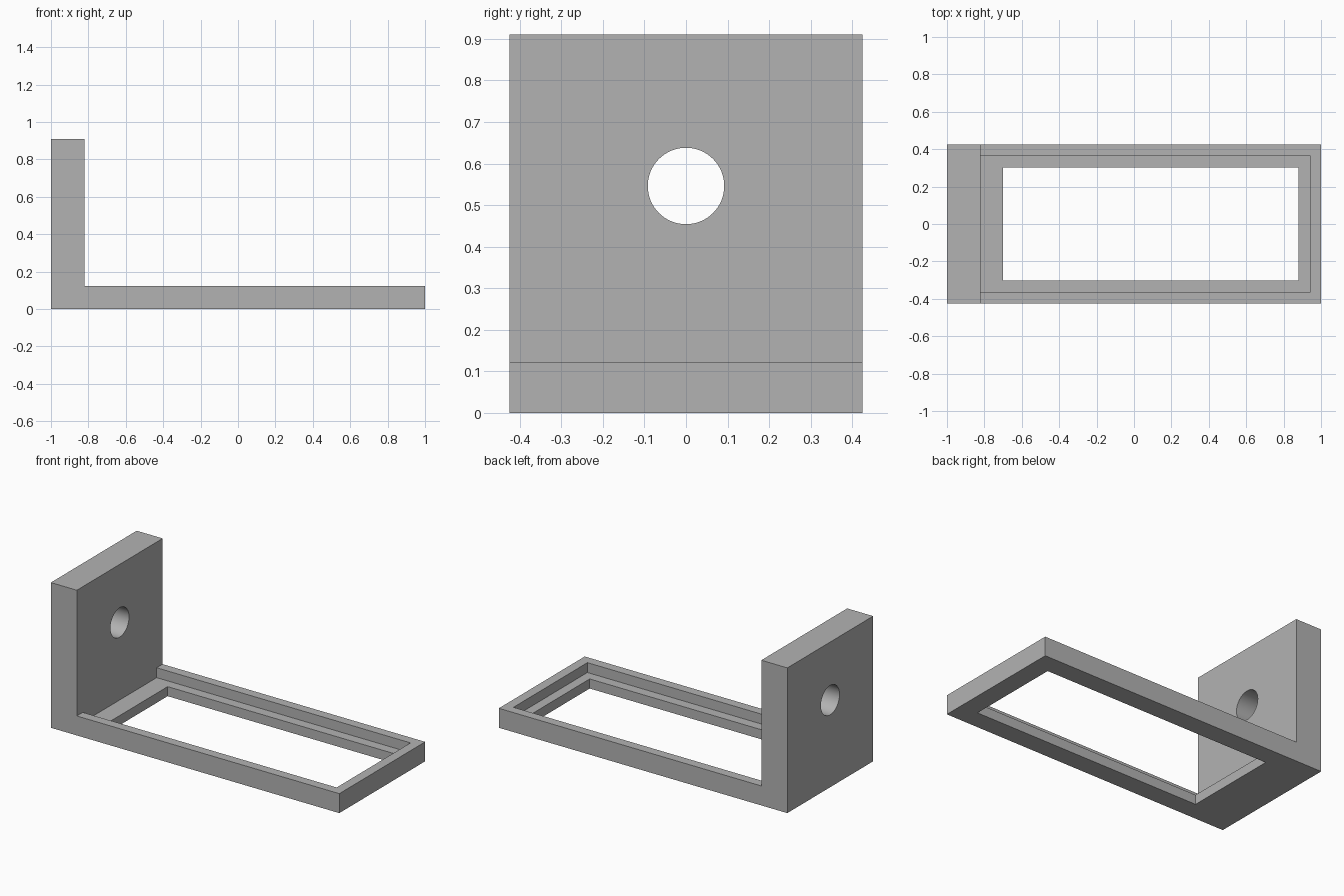
import bpy
import bmesh
from math import pi, radians

old = bpy.data.objects.get("Cube")
if old:
    bpy.data.objects.remove(old, do_unlink=True)

grey = bpy.data.materials.new("plain grey")
grey.use_nodes = True
colour = (0.45, 0.45, 0.45, 1)
grey.diffuse_color = colour
grey.node_tree.nodes["Principled BSDF"].inputs["Base Color"].default_value = colour

WIDTH, HEIGHT, BASE_TOP, LEDGE = 0.85, 0.91, 0.122, 0.06
PLATE_X = -0.82


def box(name, x0, x1, width, z0, z1):
    """Box centred on y = 0."""
    bpy.ops.mesh.primitive_cube_add(size=1, location=((x0 + x1) / 2, 0, (z0 + z1) / 2))
    ob = bpy.context.object
    ob.name = name
    ob.scale = (x1 - x0, width, z1 - z0)
    bpy.ops.object.transform_apply(location=True, rotation=True, scale=True)
    return ob


# L-shaped bracket, a side profile extruded across the width
profile = [(-1, 0), (1, 0), (1, BASE_TOP), (PLATE_X, BASE_TOP), (PLATE_X, HEIGHT), (-1, HEIGHT)]
bm = bmesh.new()
face = bm.faces.new([bm.verts.new((x, -WIDTH / 2, z)) for x, z in profile])
ext = bmesh.ops.extrude_face_region(bm, geom=[face])
moved = [v for v in ext["geom"] if isinstance(v, bmesh.types.BMVert)]
bmesh.ops.translate(bm, vec=(0, WIDTH, 0), verts=moved)
bmesh.ops.recalc_face_normals(bm, faces=bm.faces)
mesh = bpy.data.meshes.new("bracket")
bm.to_mesh(mesh)
bm.free()
mesh.materials.append(grey)
bracket = bpy.data.objects.new("bracket", mesh)
bpy.context.collection.objects.link(bracket)

# Cutters: stepped window in the base and round hole in the upright
bpy.ops.mesh.primitive_cylinder_add(vertices=64, radius=0.092, depth=0.5,
                                    location=(-0.91, 0, 0.546), rotation=(0, pi / 2, 0))
hole = bpy.context.object
hole.name = "hole_cutter"
cutters = [
    box("recess_cutter", PLATE_X, 0.94, 0.732, LEDGE, 0.3),
    box("window_cutter", -0.70, 0.88, 0.606, -0.2, 0.3),
    hole,
]
for cutter in cutters:
    cutter.data.materials.append(grey)
    bpy.ops.object.select_all(action="DESELECT")
    bracket.select_set(True)
    bpy.context.view_layer.objects.active = bracket
    mod = bracket.modifiers.new(cutter.name, "BOOLEAN")
    mod.operation = "DIFFERENCE"
    mod.solver = "EXACT"
    mod.object = cutter
    bpy.ops.object.modifier_apply(modifier=mod.name)
    bpy.data.objects.remove(cutter, do_unlink=True)

# Smooth hole wall, sharp edges elsewhere
bpy.ops.object.shade_smooth_by_angle(angle=radians(30))
